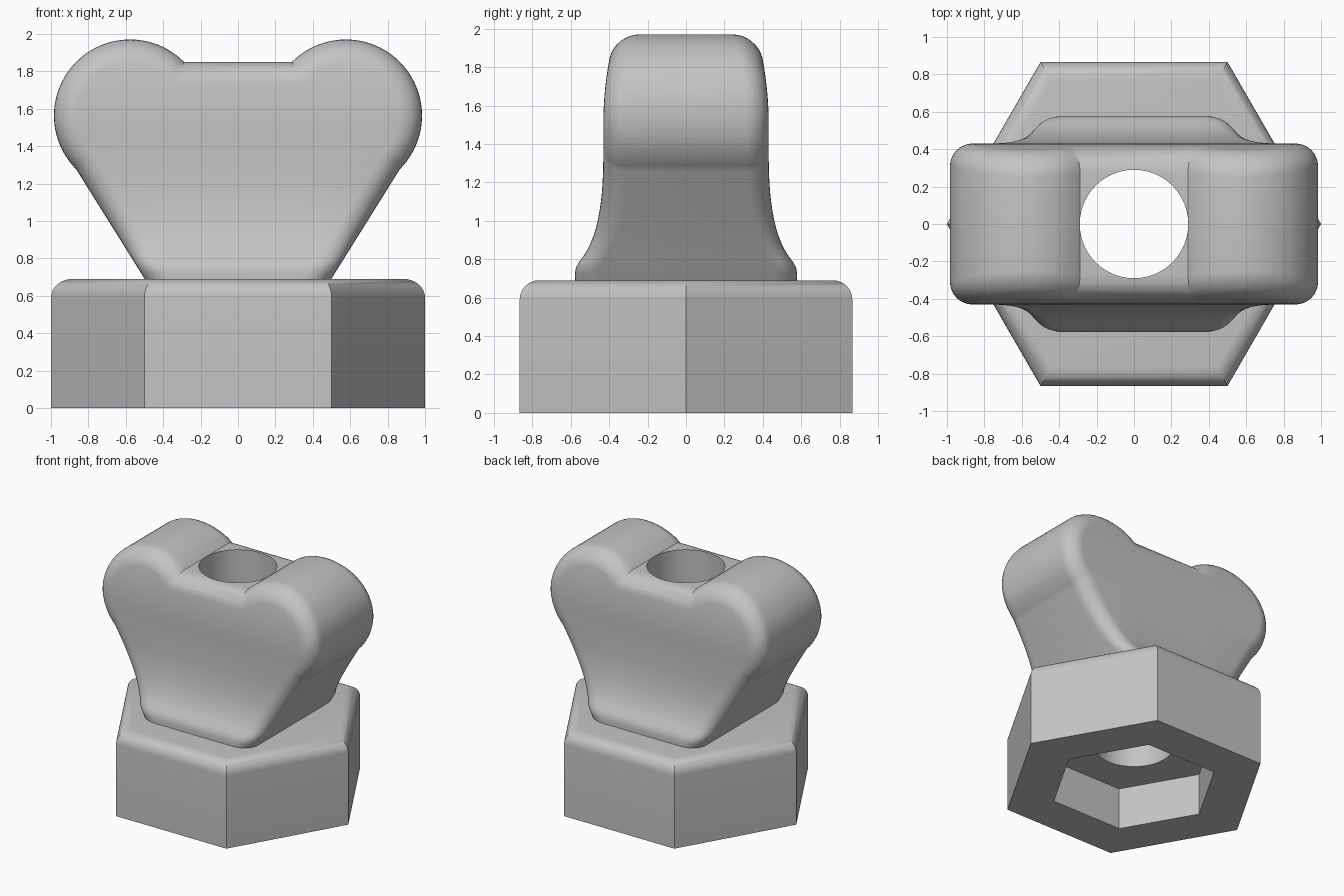
import bpy, bmesh, math
from mathutils import Vector

cube = bpy.data.objects.get("Cube")
if cube:
    bpy.data.objects.remove(cube)

steel = bpy.data.materials.new("light_grey_metal")
steel.use_nodes = True
GREY = (0.55, 0.55, 0.55, 1)
steel.diffuse_color = GREY
steel.node_tree.nodes["Principled BSDF"].inputs["Base Color"].default_value = GREY

HEX_TOP, FILLET = 0.69, 0.12


def make_object(name, bm):
    bm.normal_update()
    mesh = bpy.data.meshes.new(name)
    bm.to_mesh(mesh)
    bm.free()
    mesh.materials.append(steel)
    obj = bpy.data.objects.new(name, mesh)
    bpy.context.scene.collection.objects.link(obj)
    return obj


def prism(name, sides, radius, z0, z1, round_top=0):
    """Upright prism with an optional rounded top rim."""
    bm = bmesh.new()
    corners = [(radius * math.cos(math.tau * i / sides), radius * math.sin(math.tau * i / sides))
               for i in range(sides)]
    low = [bm.verts.new((x, y, z0)) for x, y in corners]
    high = [bm.verts.new((x, y, z1)) for x, y in corners]
    bm.faces.new(low[::-1])
    top = bm.faces.new(high)
    for i in range(sides):
        j = (i + 1) % sides
        bm.faces.new((low[i], low[j], high[j], high[i]))
    bm.normal_update()
    if round_top:
        bmesh.ops.bevel(bm, geom=top.edges[:], offset=round_top, segments=8,
                        profile=0.5, affect='EDGES')
    return make_object(name, bm)


def half_depth(z):
    """Flared half thickness of the wings at a height (smooth curve through a few points)."""
    pts = [(0.4, .58), (0.69, .578), (0.76, .572), (0.83, .525), (0.9, .49), (1.0, .46),
           (1.15, .438), (1.35, .43), (1.55, .43), (1.7, .42), (1.85, .397), (2.0, .36)]
    i = max(k for k in range(len(pts) - 1) if pts[k][0] <= z)

    def slope(k):
        a, b = pts[max(k - 1, 0)], pts[min(k + 1, len(pts) - 1)]
        return (b[1] - a[1]) / (b[0] - a[0])

    (za, ya), (zb, yb) = pts[i], pts[i + 1]
    h = zb - za
    t = (z - za) / h
    return (ya * (1 + 2 * t) * (1 - t) ** 2 + slope(i) * h * t * (1 - t) ** 2
            + yb * t * t * (3 - 2 * t) + slope(i + 1) * h * t * t * (t - 1))


def inset(points, d):
    """Mitred inward offset of a counter-clockwise outline."""
    out = []
    for i, p in enumerate(points):
        a = (p - points[i - 1]).normalized()
        b = (points[(i + 1) % len(points)] - p).normalized()
        n1, n2 = Vector((-a.y, a.x)), Vector((-b.y, b.x))
        out.append(p + (n1 + n2) * d / (1 + n1.dot(n2)))
    return out


def build_wings():
    # Outline: tapered stem and two round lobes with a flat saddle between them
    right = [Vector((0.405, 0.54))]
    for i in range(41):
        a = math.radians(-45 + 180 * i / 40)
        right.append(Vector((0.577 + 0.407 * math.cos(a), 1.563 + 0.407 * math.sin(a))))
    outline = right + [Vector((-p.x, p.y)) for p in reversed(right)]

    # Rounded front and back rims; y holds the drop from the face
    bm = bmesh.new()
    steps = 8
    angles = [math.pi / 2 * k / steps for k in range(steps + 1)]
    layers = [(FILLET * (1 - math.cos(a)), 1 - FILLET * (1 - math.sin(a))) for a in angles]
    layers = [(d, -y) for d, y in reversed(layers)] + layers
    rings = [[bm.verts.new((p.x, y, p.y)) for p in inset(outline, d)] for d, y in layers]
    n = len(outline)
    for r0, r1 in zip(rings, rings[1:]):
        for i in range(n):
            j = (i + 1) % n
            bm.faces.new((r0[i], r1[i], r1[j], r0[j]))
    caps = [bm.faces.new(rings[0]), bm.faces.new(rings[-1][::-1])]
    bm.normal_update()
    bmesh.ops.triangulate(bm, faces=caps)

    # Slice into rows, then bend the faces to the flared depth
    for k in range(43):
        bmesh.ops.bisect_plane(bm, geom=bm.verts[:] + bm.edges[:] + bm.faces[:], dist=1e-5,
                               plane_co=(0, 0, 0.633 + 0.031 * k), plane_no=(0, 0, 1))
    for v in bm.verts:
        v.co.y = math.copysign(half_depth(v.co.z) - (1 - abs(v.co.y)), v.co.y)
    bm.normal_update()
    bmesh.ops.triangulate(bm, faces=bm.faces[:])
    return make_object("wings", bm)


def cut(target, cutter):
    cutter.hide_render = True
    mod = target.modifiers.new("cut", 'BOOLEAN')
    mod.operation, mod.object, mod.solver = 'DIFFERENCE', cutter, 'EXACT'
    bpy.context.view_layer.objects.active = target
    bpy.ops.object.modifier_apply(modifier=mod.name)
    bpy.data.objects.remove(cutter)


# Hexagonal base with a hexagonal pocket below, and the wings rooted in it
base = prism("hex_base", 6, 1.0, 0, HEX_TOP, 0.1)
wings = build_wings()
cut(base, prism("pocket_cutter", 6, 0.632, -0.2, 0.34))

# Through bore, then smooth shading with sharp edges kept
for part in (base, wings):
    cut(part, prism("bore_cutter", 64, 0.29, -0.3, 2.2))
    bpy.ops.object.select_all(action='DESELECT')
    part.select_set(True)
    bpy.context.view_layer.objects.active = part
    bpy.ops.object.shade_smooth_by_angle(angle=math.radians(28))
